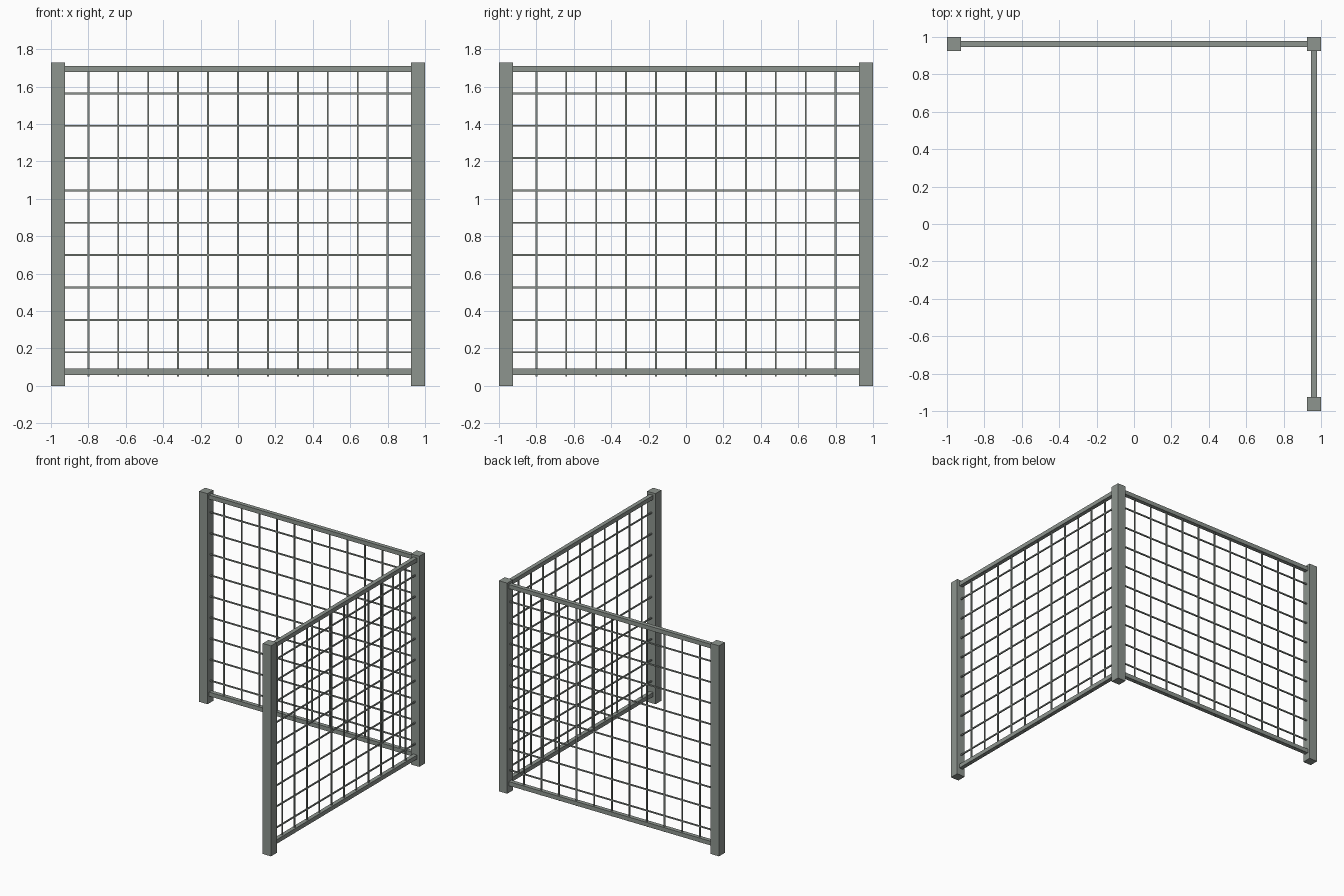
import bpy

old = bpy.data.objects.get("Cube")
if old:
    bpy.data.objects.remove(old, do_unlink=True)

# Single painted metal colour
metal = bpy.data.materials.new("grey_green_metal")
metal.use_nodes = True
colour = (0.27, 0.30, 0.275, 1)
metal.diffuse_color = colour
metal.node_tree.nodes["Principled BSDF"].inputs["Base Color"].default_value = colour

HEIGHT = 1.73
POST = 0.075
RAIL = 0.034
WIRE = 0.01
LINE = 1 - POST / 2      # centre line of the posts and panels
SPAN = 2 * (1 - POST)    # clear width between posts


def box(name, centre, size):
    bpy.ops.mesh.primitive_cube_add(size=1, location=centre)
    obj = bpy.context.object
    obj.name = name
    obj.scale = size
    bpy.ops.object.transform_apply(location=False, rotation=False, scale=True)
    obj.data.materials.append(metal)
    return obj


# Posts at the corner and at both free ends
for name, x, y in (("left_post", -LINE, LINE), ("corner_post", LINE, LINE),
                   ("front_post", LINE, -LINE)):
    box(name, (x, y, HEIGHT / 2), (POST, POST, HEIGHT))


def panel(side, place):
    """Rails and wire grid; place maps (along, thickness) to (x, y)."""
    def bar(name, along, z, length, thick, tall):
        centre = (*place(along, LINE), z)
        size = (*place(length, thick), tall)
        return box(f"{side}_{name}", centre, size)

    # Rails
    bar("bottom_rail", 0, 0.075, SPAN, RAIL, RAIL)
    bar("top_rail", 0, 1.694, SPAN, RAIL, RAIL)
    # Upright wires, poking out just below the bottom rail
    for i in range(-5, 6):
        bar("upright_wire", i * 0.16, 0.865, WIRE, WIRE, 1.63)
    # Level wires
    for i in range(9):
        bar("level_wire", 0, 0.18 + i * 0.173, SPAN, WIRE, WIRE)


panel("back", lambda along, across: (along, across))
panel("side", lambda along, across: (across, along))
